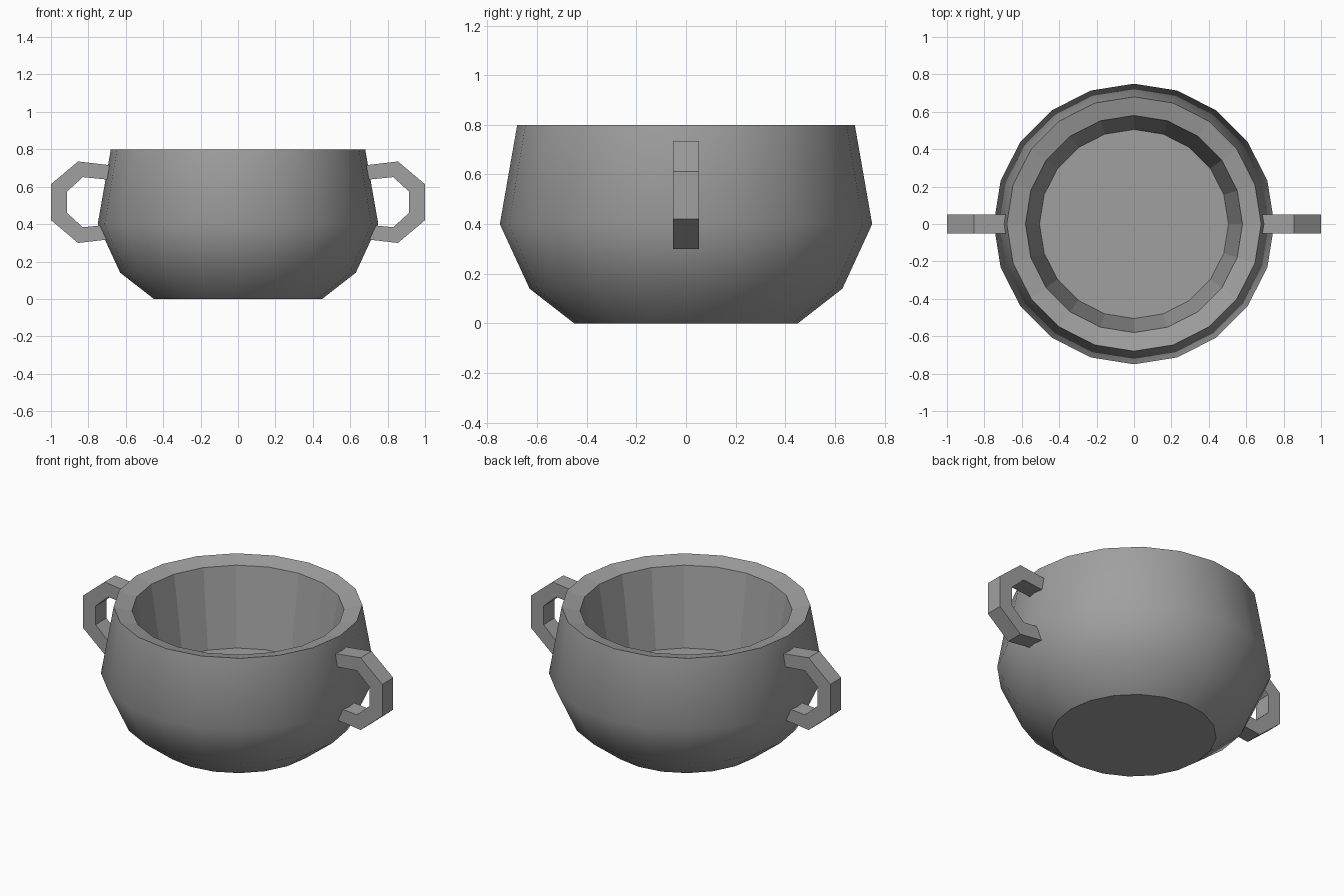
import bpy, bmesh
from math import cos, sin, pi

cube = bpy.data.objects.get("Cube")
if cube:
    bpy.data.objects.remove(cube)

SIDES = 20

# One plain clay grey for everything
clay = bpy.data.materials.new("clay_grey")
clay.use_nodes = True
grey = (0.35, 0.35, 0.35, 1)
clay.diffuse_color = grey
clay.node_tree.nodes["Principled BSDF"].inputs["Base Color"].default_value = grey


def make_object(name, bm):
    mesh = bpy.data.meshes.new(name)
    bmesh.ops.recalc_face_normals(bm, faces=bm.faces)
    bm.to_mesh(mesh)
    bm.free()
    mesh.materials.append(clay)
    obj = bpy.data.objects.new(name, mesh)
    bpy.context.collection.objects.link(obj)
    return obj


# Bowl: outer wall, sloped rim, inner wall and floor, spun from (radius, height)
profile = [(0.45, 0), (0.63, 0.14), (0.75, 0.4), (0.68, 0.8), (0.58, 0.775), (0.505, 0.31)]
OUTER_BANDS = 3
bm = bmesh.new()
rings = [[bm.verts.new((r * cos(2 * pi * i / SIDES), r * sin(2 * pi * i / SIDES), z))
          for i in range(SIDES)] for r, z in profile]
for band, (low, high) in enumerate(zip(rings, rings[1:])):
    for i in range(SIDES):
        j = (i + 1) % SIDES
        face = bm.faces.new((low[i], low[j], high[j], high[i]))
        face.smooth = band < OUTER_BANDS
bm.faces.new(rings[0])
bm.faces.new(rings[-1])
# Keep the base and lip edges crisp
for ring in (rings[0], rings[OUTER_BANDS]):
    for a, b in zip(ring, ring[1:] + ring[:1]):
        bm.edges.get((a, b)).smooth = False
make_object("bowl", bm)

# Handles: a faceted strap, mirrored top to bottom and side to side
MID_Z, HALF_WIDTH = 0.517, 0.052
outer = [(0.66, 0.195), (0.855, 0.218), (1.0, 0.096)]
inner = [(0.66, 0.117), (0.83, 0.134), (0.915, 0.056)]


def full_path(half):
    return half + [(x, -z) for x, z in reversed(half)]


def make_handle(name, side):
    bm = bmesh.new()
    sections = []
    for (xo, zo), (xi, zi) in zip(full_path(outer), full_path(inner)):
        sections.append([bm.verts.new((side * x, y, MID_Z + z)) for x, y, z in (
            (xo, -HALF_WIDTH, zo), (xo, HALF_WIDTH, zo),
            (xi, HALF_WIDTH, zi), (xi, -HALF_WIDTH, zi))])
    for a, b in zip(sections, sections[1:]):
        for i in range(4):
            j = (i + 1) % 4
            bm.faces.new((a[i], a[j], b[j], b[i]))
    bm.faces.new(sections[0])
    bm.faces.new(sections[-1])
    make_object(name, bm)


make_handle("left_handle", 1)
make_handle("right_handle", -1)
